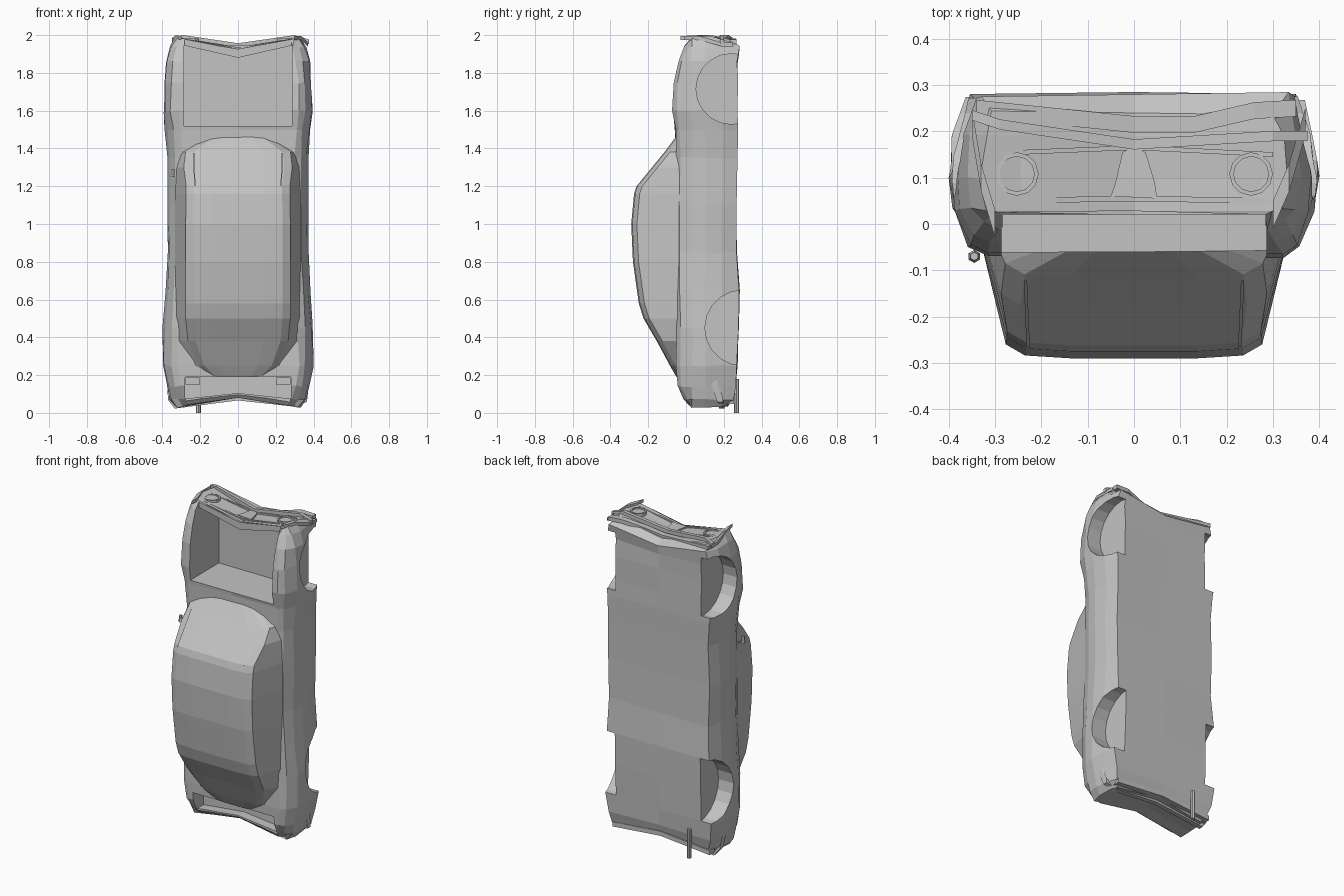
import bpy, bmesh, math, random
from mathutils import Matrix, Vector

if "Cube" in bpy.data.objects:
    bpy.data.objects.remove(bpy.data.objects["Cube"])

random.seed(4)
grey = bpy.data.materials.new("worn_grey")
grey.diffuse_color = (0.55, 0.55, 0.55, 1)
grey.use_nodes = True
grey.node_tree.nodes["Principled BSDF"].inputs["Base Color"].default_value = grey.diffuse_color


def finish(name, bm):
    bmesh.ops.remove_doubles(bm, verts=bm.verts, dist=1e-5)
    bmesh.ops.recalc_face_normals(bm, faces=bm.faces)
    me = bpy.data.meshes.new(name)
    bm.to_mesh(me)
    bm.free()
    me.materials.append(grey)
    ob = bpy.data.objects.new(name, me)
    bpy.context.collection.objects.link(ob)
    return ob


def dent(x, z):
    """Crushed ends: the middle of nose and tail is pushed in."""
    k = max(0, 1 - abs(x) / 0.33)
    return z - 0.06 * k * max(0, (z - 1.8) / 0.19) + 0.05 * k * max(0, (0.16 - z) / 0.13)


def loft(name, sections, bend=False, jitter=0.0):
    """Half sections (first and last point on x = 0), mirrored and capped."""
    bm = bmesh.new()

    def face(pts, s):
        bm.faces.new([bm.verts.new((s * x, y, dent(x, z) if bend else z)) for x, y, z in pts])
    for s in (1, -1):
        for a, b in zip(sections, sections[1:]):
            for i in range(len(a) - 1):
                face((a[i], a[i + 1], b[i + 1], b[i]), s)
        for cap in (sections[0], sections[-1]):
            for p, q in zip(cap, cap[1:]):
                face((p, q, (0, q[1], q[2]), (0, p[1], p[2])), s)
    bmesh.ops.remove_doubles(bm, verts=bm.verts, dist=1e-5)
    for v in bm.verts:
        if abs(v.co.x) > 0.05:
            v.co += Vector([random.uniform(-jitter, jitter) for _ in range(3)])
    return finish(name, bm)


def prism(name, outline, y0, y1):
    bm = bmesh.new()
    f = bm.faces.new([bm.verts.new((x, y0, z)) for x, z in outline])
    r = bmesh.ops.extrude_face_region(bm, geom=[f])
    bmesh.ops.translate(bm, vec=(0, y1 - y0, 0),
                        verts=[g for g in r["geom"] if isinstance(g, bmesh.types.BMVert)])
    return finish(name, bm)


def rect(x0, x1, z0, z1):
    return [(x0, z0), (x1, z0), (x1, z1), (x0, z1)]


def cylinder(name, centre, r, depth, axis="Z", sides=12, r2=None):
    bm = bmesh.new()
    rot = Matrix.Rotation(math.pi / 2, 4, "Y") if axis == "X" else Matrix()
    bmesh.ops.create_cone(bm, cap_ends=True, segments=sides, radius1=r,
                          radius2=r if r2 is None else r2, depth=depth,
                          matrix=Matrix.Translation(centre) @ rot)
    return finish(name, bm)


def bar(name, pts, hy, hz):
    """Bent rectangular bar running along x through the points."""
    bm = bmesh.new()
    rings = [[bm.verts.new((x, y + a * hy, z + b * hz))
              for a, b in ((-1, -1), (1, -1), (1, 1), (-1, 1))] for x, y, z in pts]
    for a, b in zip(rings, rings[1:]):
        for i in range(4):
            bm.faces.new((a[i], a[(i + 1) % 4], b[(i + 1) % 4], b[i]))
    bm.faces.new(rings[0])
    bm.faces.new(rings[-1])
    return finish(name, bm)


def cut(ob, cutter):
    m = ob.modifiers.new("cut", "BOOLEAN")
    m.object, m.operation, m.solver = cutter, "DIFFERENCE", "EXACT"
    bpy.context.view_layer.objects.active = ob
    bpy.ops.object.modifier_apply(modifier=m.name)
    bpy.data.objects.remove(cutter)


# body shell: z, half width, upper y, lower y
rows = [(0.03, .33, .02, .22), (0.07, .36, -.01, .25), (0.14, .378, -.045, .265),
        (0.25, .40, -.05, .27), (0.45, .398, -.05, .28), (0.65, .385, -.05, .285),
        (0.85, .375, -.05, .27), (1.1, .378, -.05, .265), (1.35, .372, -.05, .268),
        (1.5, .385, -.058, .272), (1.6, .398, -.07, .272), (1.75, .398, -.066, .272),
        (1.86, .385, -.04, .272), (1.94, .36, -.01, .28), (1.985, .33, .01, .24)]
body = loft("car_body", [[(0, t, z), (.80 * w, t, z), (.89 * w, t + .018, z),
                          (.97 * w, .03, z), (w, .10, z), (.975 * w, .19, z),
                          (.92 * w, b, z), (0, b, z)] for z, w, t, b in rows],
            bend=True, jitter=0.005)

# open engine bay, open boot and wheel wells
cut(body, prism("bay_cutter", [(-.286, 1.52), (.286, 1.52), (.286, 1.945), (0, 1.88),
                               (-.286, 1.945)], -.3, .22))
cut(body, prism("nose_cutter", rect(-.284, .284, 1.84, 2.2), -.3, .02))
cut(body, prism("boot_cutter", [(-.28, .19), (-.28, .075), (0, .105), (.28, .075),
                                (.28, .19)], -.3, .06))
cut(body, prism("tail_cutter", rect(-.278, .278, -.1, .12), -.3, 0))
for s in (1, -1):
    cut(body, prism("pocket_cutter", rect(s * .24 - .035, s * .24 + .035, .15, .186), -.2, .15))
    cut(body, cylinder("front_well_cutter", (s * .42, .24, 1.715), .187, .25, "X", 20))
    cut(body, cylinder("rear_well_cutter", (s * .42, .30, .45), .20, .25, "X", 20))

# cabin: z, roof y, roof half width, base half width
cab = [(.19, -.05, .14, .17), (.25, -.085, .21, .27), (.38, -.155, .265, .325),
       (.50, -.225, .277, .33), (.58, -.25, .277, .33), (.8, -.281, .277, .333),
       (1.0, -.29, .277, .333), (1.16, -.275, .275, .332), (1.2, -.262, .274, .33),
       (1.3, -.18, .287, .325), (1.38, -.115, .278, .305), (1.46, -.055, .15, .17)]
loft("cabin", [[(0, y, z), (.5 * w, y, z), (.85 * w, y + .006, z),
                (w, min(y + .03, -.035), z), (b, -.03, z), (0, -.03, z)]
               for z, y, w, b in cab])

# windscreen pillar trims
for s in (1, -1):
    bm = bmesh.new()
    bm.faces.new([bm.verts.new(p) for p in ((s * .225, -.266, 1.2), (s * .232, -.266, 1.2),
                                            (s * .238, -.122, 1.375), (s * .231, -.122, 1.375))])
    finish("pillar_trim", bm)

# nose: bent bumper, grille bars, badge-free grille shield, headlights
bar("front_bumper", [(-.35, .235, 1.975), (-.29, .215, 1.988), (0, .172, 1.945),
                     (.30, .19, 1.988), (.375, .19, 1.965)], .011, .012)
bar("front_bumper_lower", [(-.34, .25, 1.965), (0, .215, 1.93), (.13, .215, 1.945),
                           (.26, .245, 1.97), (.35, .25, 1.965)], .018, .012)
bar("grille_top_bar", [(-.29, .05, 1.972), (0, .055, 1.925), (.29, .05, 1.972)], .006, .01)
bar("grille_bottom_bar", [(-.29, .153, 1.972), (0, .165, 1.925), (.3, .15, 1.972)], .005, .012)
bm = bmesh.new()
shield = [(-.05, .06), (.05, .055), (.045, .09), (.025, .155), (0, .168), (-.025, .155), (-.04, .09)]
low = [bm.verts.new((x, y, 1.90)) for x, y in shield]
top = [bm.verts.new((x, y, 1.94 + .1 * abs(x))) for x, y in shield]
for i in range(7):
    j = (i + 1) % 7
    bm.faces.new((low[i], low[j], top[j], top[i]))
bm.faces.new(low)
bm.faces.new(top)
finish("grille_shield", bm)
for s in (1, -1):
    lamp = cylinder("headlight", (s * .253, .108, 1.965), .047, .035)
    cut(lamp, cylinder("lamp_cutter", (s * .253, .108, 1.985), .038, .024))
# torn front corners
bar("left_corner_flap", [(-.30, -.0, 1.985), (-.33, .10, 1.99), (-.35, .22, 1.97)], .03, .01)
bar("right_corner_flap", [(.30, .02, 1.985), (.335, .10, 1.985), (.37, .22, 1.95)], .03, .01)

# tail: bent bumper with hanging ends, lower skirt, exhaust
bar("rear_bumper", [(-.375, .15, .16), (-.37, .18, .08), (-.335, .19, .035), (0, .18, .078),
                    (.30, .19, .045), (.365, .18, .07), (.375, .15, .16)], .015, .012)
bar("rear_skirt", [(-.34, .23, .06), (0, .23, .09), (.33, .23, .06)], .025, .014)
cylinder("exhaust_pipe", (-.21, .268, .09), .013, .18, sides=8)

# wing mirror (only one survives)
cylinder("wing_mirror", (-.345, -.07, 1.27), .014, .04, sides=6, r2=.009)
bar("mirror_arm", [(-.345, -.065, 1.265), (-.335, -.03, 1.26)], .005, .005)
